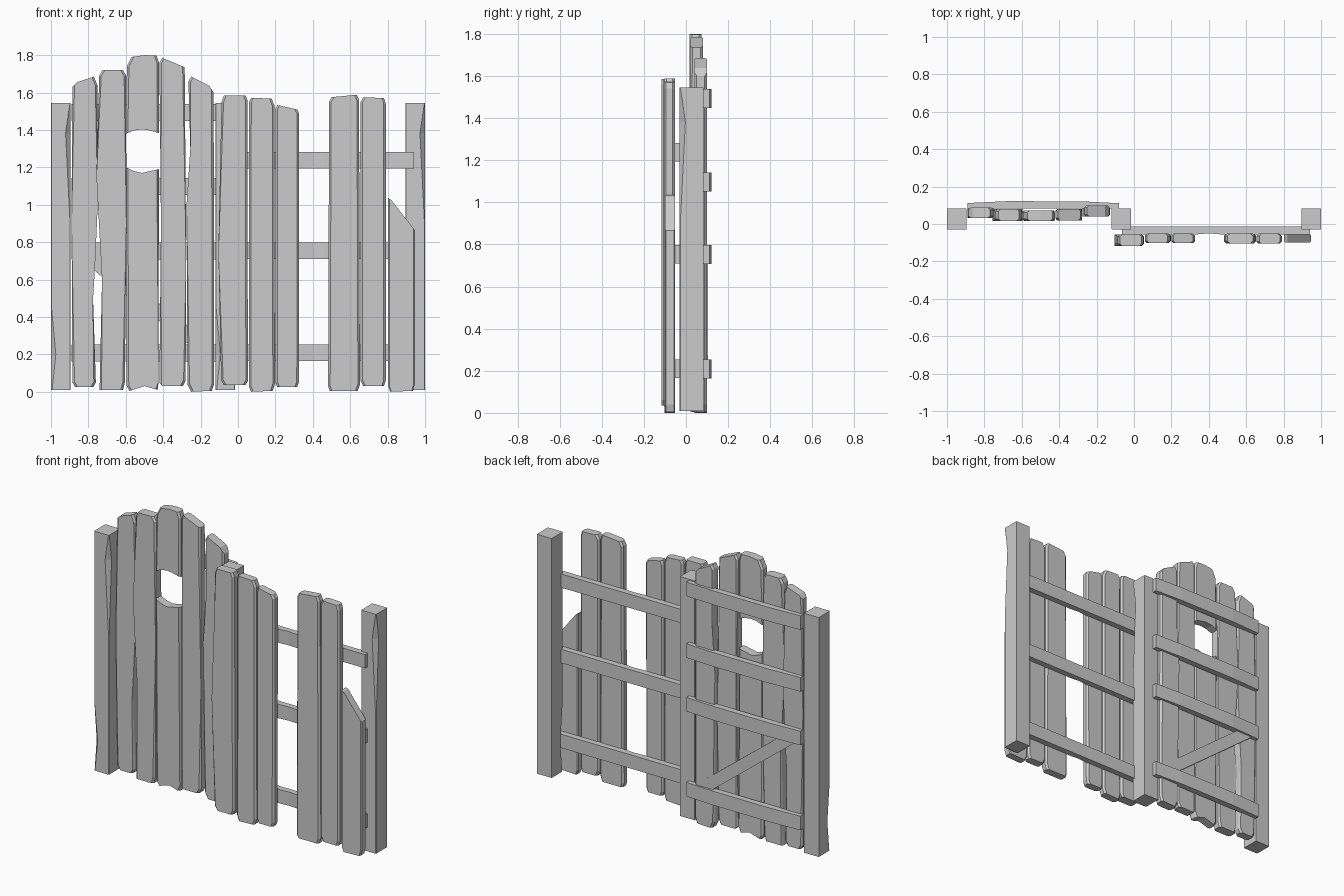
import bpy, bmesh, math


def finish(name, bm):
    bmesh.ops.recalc_face_normals(bm, faces=bm.faces)
    mesh = bpy.data.meshes.new(name)
    bm.to_mesh(mesh)
    bm.free()
    obj = bpy.data.objects.new(name, mesh)
    bpy.context.collection.objects.link(obj)
    return obj


def loft(name, rings, bevel=0.0):
    """Skin matching rings of points; optionally chamfer the upright cap edges."""
    bm = bmesh.new()
    loops = [[bm.verts.new(p) for p in ring] for ring in rings]
    n = len(loops[0])
    for a, b in zip(loops, loops[1:]):
        for i in range(n):
            j = (i + 1) % n
            bm.faces.new((a[i], a[j], b[j], b[i]))
    caps = [bm.faces.new(loops[0]), bm.faces.new(loops[-1])]
    if bevel:
        edges = []
        for cap in caps:
            for e in cap.edges:
                d = e.verts[0].co - e.verts[1].co
                if abs(d.z) > 1.5 * abs(d.x):
                    edges.append(e)
        bmesh.ops.bevel(bm, geom=edges, offset=bevel, segments=1,
                        affect='EDGES', clamp_overlap=True)
    return finish(name, bm)


def board(name, outline, y0, y1, bevel=0.011):
    """Front outline (x, z) given a thickness in y."""
    return loft(name, [[(x, y, z) for x, z in outline] for y in (y0, y1)], bevel)


def rail(name, outline, z0, z1):
    """Plan outline (x, y) given a height in z."""
    return loft(name, [[(x, y, z) for x, y in outline] for z in (z0, z1)])


# Three square posts, each with the same chipped front corners
def post(name, x0):
    w, yf, yb = 0.105, -0.03, 0.083
    rings = []
    for z, left, right in ((0.01, .006, .003), (0.2, .026, .003), (0.45, .003, .003),
                           (0.9, .003, .003), (1.38, .003, .027), (1.46, .003, .016),
                           (1.545, .003, .003)):
        rings.append([(x0, yf + left, z), (x0 + left, yf, z), (x0 + w - right, yf, z),
                      (x0 + w, yf + right, z), (x0 + w, yb, z), (x0, yb, z)])
    loft(name, rings)


post("left_post", -1.0)
post("middle_post", -0.12)
post("right_post", 0.895)

# Gate boards with an arched top line
board("gate_board_1", [(-.885, .05), (-.87, .025), (-.775, .025), (-.76, .05), (-.775, .5),
                       (-.765, .66), (-.75, 1.0), (-.752, 1.64), (-.77, 1.685),
                       (-.86, 1.655), (-.885, 1.63), (-.89, .9)], .033, .087)
board("gate_board_2", [(-.74, .01), (-.615, .01), (-.605, .05), (-.597, .9), (-.598, 1.69),
                       (-.615, 1.72), (-.725, 1.72), (-.742, 1.69), (-.757, 1.15),
                       (-.727, .6)], .017, .08)
board("gate_board_3_lower", [(-.595, .03), (-.58, .005), (-.5, .03), (-.43, .01), (-.425, .05),
                             (-.423, 1.19), (-.47, 1.18), (-.515, 1.17), (-.555, 1.18),
                             (-.6, 1.2)], .017, .073)
board("gate_board_3_upper", [(-.6, 1.38), (-.555, 1.397), (-.515, 1.403), (-.47, 1.397),
                             (-.423, 1.383), (-.423, 1.76), (-.435, 1.797), (-.5, 1.8),
                             (-.57, 1.79), (-.594, 1.74)], .017, .073)
board("gate_board_4", [(-.42, .05), (-.405, .03), (-.295, .03), (-.28, .06), (-.277, .7),
                       (-.285, 1.735), (-.405, 1.785), (-.42, 1.76), (-.412, .9)], .02, .08)
board("gate_board_5", [(-.27, .04), (-.25, 0), (-.14, .005), (-.128, .04), (-.13, 1.6),
                       (-.155, 1.637), (-.25, 1.685), (-.265, 1.66), (-.255, 1.3),
                       (-.275, 1.0)], .04, .1)

# Fence boards, with one missing and one broken
board("fence_board_1", [(-.09, .06), (-.075, .035), (.04, .035), (.053, .06), (.05, 1.56),
                        (.04, 1.585), (-.075, 1.585), (-.088, 1.55), (-.105, .75)],
      -.117, -.056)
board("fence_board_2", [(.058, .03), (.07, 0), (.185, .005), (.197, .04), (.195, 1.53),
                        (.18, 1.567), (.07, 1.572), (.06, 1.55)], -.102, -.052)
board("fence_board_3", [(.2, .05), (.21, .025), (.315, .025), (.325, .05), (.327, 1.49),
                        (.315, 1.51), (.21, 1.533), (.2, 1.51)], -.102, -.052)
board("fence_board_4", [(.482, .03), (.49, .005), (.64, .005), (.652, .04), (.647, 1.56),
                        (.635, 1.588), (.5, 1.575), (.487, 1.55)], -.103, -.052)
board("fence_board_5", [(.655, .06), (.67, .03), (.78, .03), (.79, .06), (.79, 1.54),
                        (.78, 1.57), (.67, 1.575), (.655, 1.55)], -.105, -.052)
board("fence_board_6_broken", [(.803, .03), (.815, 0), (.935, .005), (.945, .04),
                               (.945, .865), (.82, 1.025), (.803, 1.035)], -.1, -.052, .006)

# Gate rails, slightly bowed at the back
bow = [(-.89, .083), (-.08, .083), (-.08, .111), (-.28, .121), (-.68, .122), (-.89, .112)]
for i, z in enumerate((.163, .708, 1.052, 1.448)):
    rail(f"gate_rail_{i + 1}", bow, z, z + .09)

# Diagonal brace between the two lower gate rails
board("gate_brace", [(-.1, .22), (-.22, .22), (-.86, .72), (-.74, .72)], .083, .105, 0)

# Fence rails across the front of the posts
for i, z in enumerate((.165, .71, 1.193)):
    rail(f"fence_rail_{i + 1}", [(-.065, -.055), (.34, -.055), (.4, -.05), (.46, -.055),
                                 (.94, -.055), (.94, -.014), (-.065, -.014)], z, z + .088)
